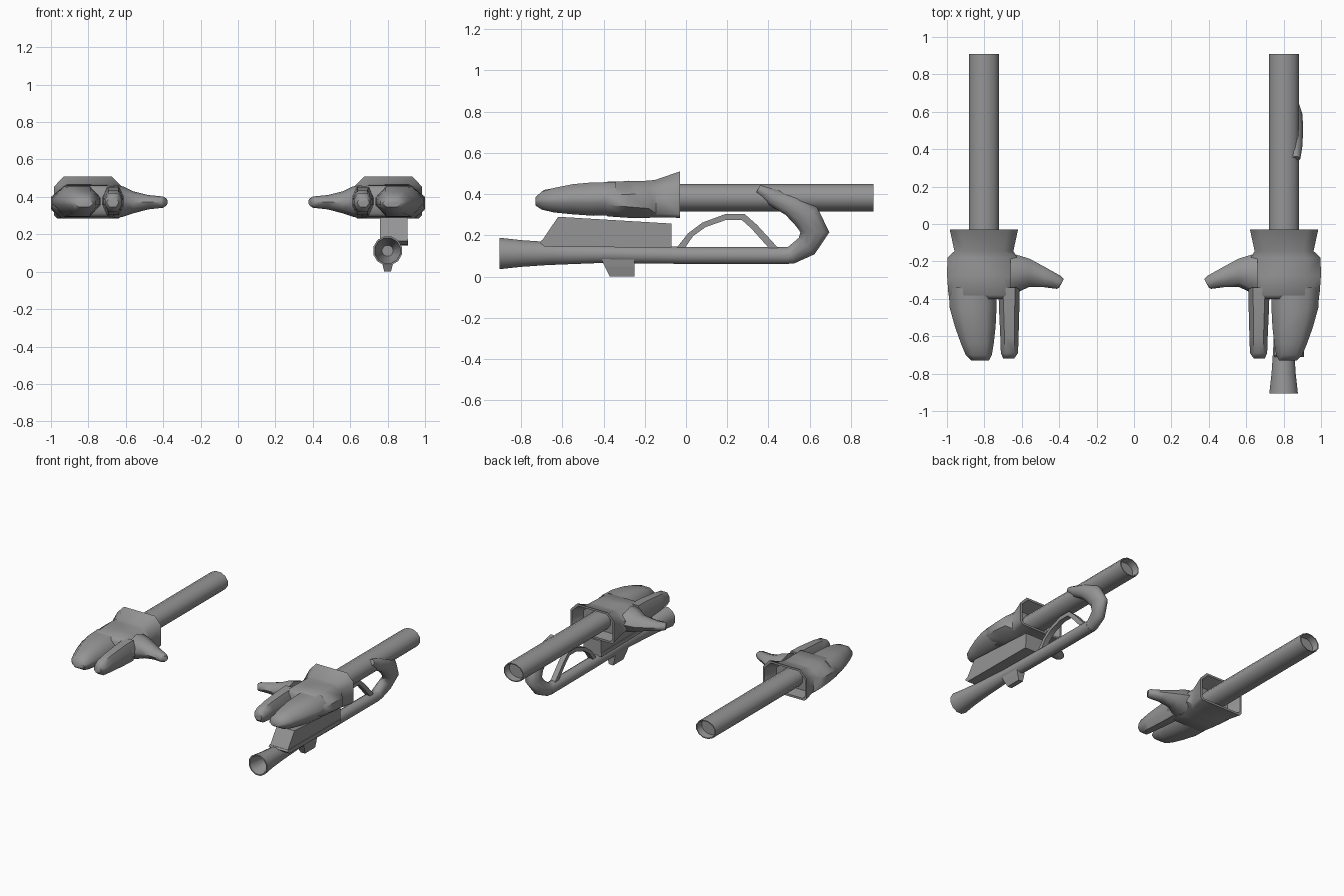
import bpy, bmesh, math
from mathutils import Vector

if "Cube" in bpy.data.objects:
    bpy.data.objects.remove(bpy.data.objects["Cube"])

grey = bpy.data.materials.new("steel grey")
grey.diffuse_color = (0.3, 0.3, 0.3, 1)
grey.use_nodes = True
grey.node_tree.nodes["Principled BSDF"].inputs["Base Color"].default_value = grey.diffuse_color


def finish(bm, name, mirror=False, angle=40):
    bmesh.ops.recalc_face_normals(bm, faces=bm.faces)
    me = bpy.data.meshes.new(name)
    bm.to_mesh(me)
    bm.free()
    me.materials.append(grey)
    ob = bpy.data.objects.new(name, me)
    bpy.context.collection.objects.link(ob)
    if mirror:
        ob.modifiers.new("other side", 'MIRROR')
    bpy.ops.object.select_all(action='DESELECT')
    bpy.context.view_layer.objects.active = ob
    ob.select_set(True)
    if angle:
        bpy.ops.object.shade_smooth_by_angle(angle=math.radians(angle))
    return ob


def loft(name, rings, mirror=False, caps=(True, True), angle=40):
    """Skin a list of equal-sized rings of points."""
    bm = bmesh.new()
    vs = [[bm.verts.new(p) for p in r] for r in rings]
    n = len(vs[0])
    for a, b in zip(vs, vs[1:]):
        for i in range(n):
            bm.faces.new((a[i], a[(i + 1) % n], b[(i + 1) % n], b[i]))
    if caps[0]:
        bm.faces.new(vs[0])
    if caps[1]:
        bm.faces.new(vs[-1])
    return finish(bm, name, mirror, angle)


def box_ring(y, x0, x1, z0, z1, c=0.3, low=None):
    """Chamfered rectangle across y; c and low are the top and bottom chamfers."""
    low = c if low is None else low
    w, h = x1 - x0, z1 - z0
    a, b, d, e = c * w * .6, c * h, low * w * .6, low * h
    pts = [(x0 + d, z0), (x1 - d, z0), (x1, z0 + e), (x1, z1 - b),
           (x1 - a, z1), (x0 + a, z1), (x0, z1 - b), (x0, z0 + e)]
    return [(x, y, z) for x, z in pts]


def round_ring(y, x, z, rx, rz, n=12):
    return [(x + rx * math.cos((i + .5) * 2 * math.pi / n), y,
             z + rz * math.sin((i + .5) * 2 * math.pi / n)) for i in range(n)]


# Forearm tubes, recessed at the rear end
loft("forearm", [round_ring(-.16, .802, .383, .083, .069),
                 round_ring(.91, .802, .383, .083, .069),
                 round_ring(.91, .802, .383, .076, .062),
                 round_ring(.86, .802, .383, .07, .056)], True)

# Palm with flared hollow cuff
loft("palm_and_cuff", [
    box_ring(-.13, .665, .945, .305, .455, .25, .08),
    box_ring(-.03, .635, .97, .30, .495, .25, .08),
    box_ring(-.03, .62, .985, .285, .51, .25, .08),
    box_ring(-.145, .645, .96, .287, .47, .3, .1),
    box_ring(-.18, .625, .998, .285, .465, .35, .25),
    box_ring(-.28, .615, .999, .285, .463, .36, .3),
    box_ring(-.38, .612, .992, .292, .46, .36, .32),
    box_ring(-.40, .625, .98, .31, .44, .36, .32)], True, angle=50)

# Joined outer fingers
loft("outer_fingers", [
    box_ring(-.34, .735, .992, .297, .458, .38),
    box_ring(-.45, .735, .985, .295, .457, .38),
    box_ring(-.55, .74, .957, .302, .448, .38),
    box_ring(-.64, .75, .925, .311, .43, .38),
    box_ring(-.70, .76, .90, .325, .412, .38),
    box_ring(-.73, .775, .87, .345, .385, .38)], True, angle=50)

# Index finger
loft("index_finger", [
    box_ring(-.34, .612, .725, .30, .455, .35),
    box_ring(-.45, .613, .722, .303, .45, .38),
    box_ring(-.60, .617, .715, .313, .436, .38),
    box_ring(-.69, .62, .712, .322, .42, .38),
    box_ring(-.718, .64, .70, .345, .395, .38)], True, angle=50)


# Thumb pointing inward, built from rings across x
def thumb_ring(x, y0, y1, z0, z1, lean=0):
    ym, zm, ry, rz = (y0 + y1) / 2, (z0 + z1) / 2, (y1 - y0) / 2, (z1 - z0) / 2
    return [(x - lean * math.cos(i * math.pi / 4), ym + ry * math.cos(i * math.pi / 4),
             zm + rz * math.sin(i * math.pi / 4)) for i in range(8)]


loft("thumb", [thumb_ring(.66, -.40, -.155, .285, .465),
               thumb_ring(.61, -.36, -.17, .295, .455),
               thumb_ring(.56, -.336, -.185, .312, .43),
               thumb_ring(.48, -.338, -.228, .333, .41),
               thumb_ring(.40, -.347, -.28, .342, .402, .012),
               thumb_ring(.388, -.341, -.295, .35, .394, .012)], True, angle=50)

# Gun barrel with hollow flared muzzle
loft("gun_barrel", [round_ring(y, .8, z, r, r) for y, z, r in [
    (-.70, .112, .03), (-.905, .112, .07), (-.905, .112, .079), (-.80, .112, .067),
    (-.67, .112, .058), (-.40, .109, .044), (0, .103, .043), (.50, .102, .043)]],
    angle=50)

# Hooked pipe from barrel to forearm: centre x, y, z, in-plane radius, side radius
path = [(.80, .46, .102, .043, .043), (.80, .51, .104, .045, .043),
        (.81, .585, .148, .058, .045), (.835, .625, .215, .074, .048),
        (.848, .585, .29, .072, .053), (.852, .51, .345, .056, .052),
        (.858, .42, .385, .043, .043), (.866, .35, .425, .022, .024)]
hook = []
for k, (x, y, z, r, s) in enumerate(path):
    a, b = path[max(k - 1, 0)], path[min(k + 1, len(path) - 1)]
    t = Vector((0, b[1] - a[1], b[2] - a[2])).normalized()
    side = Vector((0, -t.z, t.y))
    hook.append([Vector((x, y, z)) + side * r * math.sin(i * math.pi / 5)
                 + Vector((s * math.cos(i * math.pi / 5), 0, 0)) for i in range(10)])
loft("hook_pipe", hook, angle=50)


def plate(name, outline, x0, x1, x2=None, x3=None):
    """Side outline of (y, z) points given thickness along x."""
    return loft(name, [[(x0, y, z) for y, z in outline],
                       [(x1, y, z) for y, z in outline]], angle=0)


# Housing above the barrel: lower flange and slanted cover
plate("housing_flange", [(-.71, .165), (-.685, .145), (-.07, .14), (-.07, .17), (-.70, .176)],
      .752, .91)
plate("housing_cover", [(-.70, .172), (-.07, .168), (-.07, .257), (-.62, .29)], .758, .905)

# Foot block under the barrel
loft("foot_block", [[(.8 + sx * w, y, z) for sx, y in
                     ((-1, y0), (1, y0), (1, -.25), (-1, -.25))]
                    for z, w, y0 in ((.085, .035, -.41), (.05, .03, -.395), (0, .018, -.37))],
     angle=0)

# Arched carrying handle, as a band between outer and inner outlines
outer = [(-.045, .14), (.01, .21), (.08, .262), (.19, .303), (.285, .303), (.345, .25), (.45, .135)]
inner = [(-.005, .14), (.035, .197), (.095, .24), (.195, .275), (.27, .275), (.315, .235), (.405, .135)]
loft("carry_handle", [[(.78, *o), (.82, *o), (.82, *i), (.78, *i)]
                      for o, i in zip(outer, inner)], angle=30)
